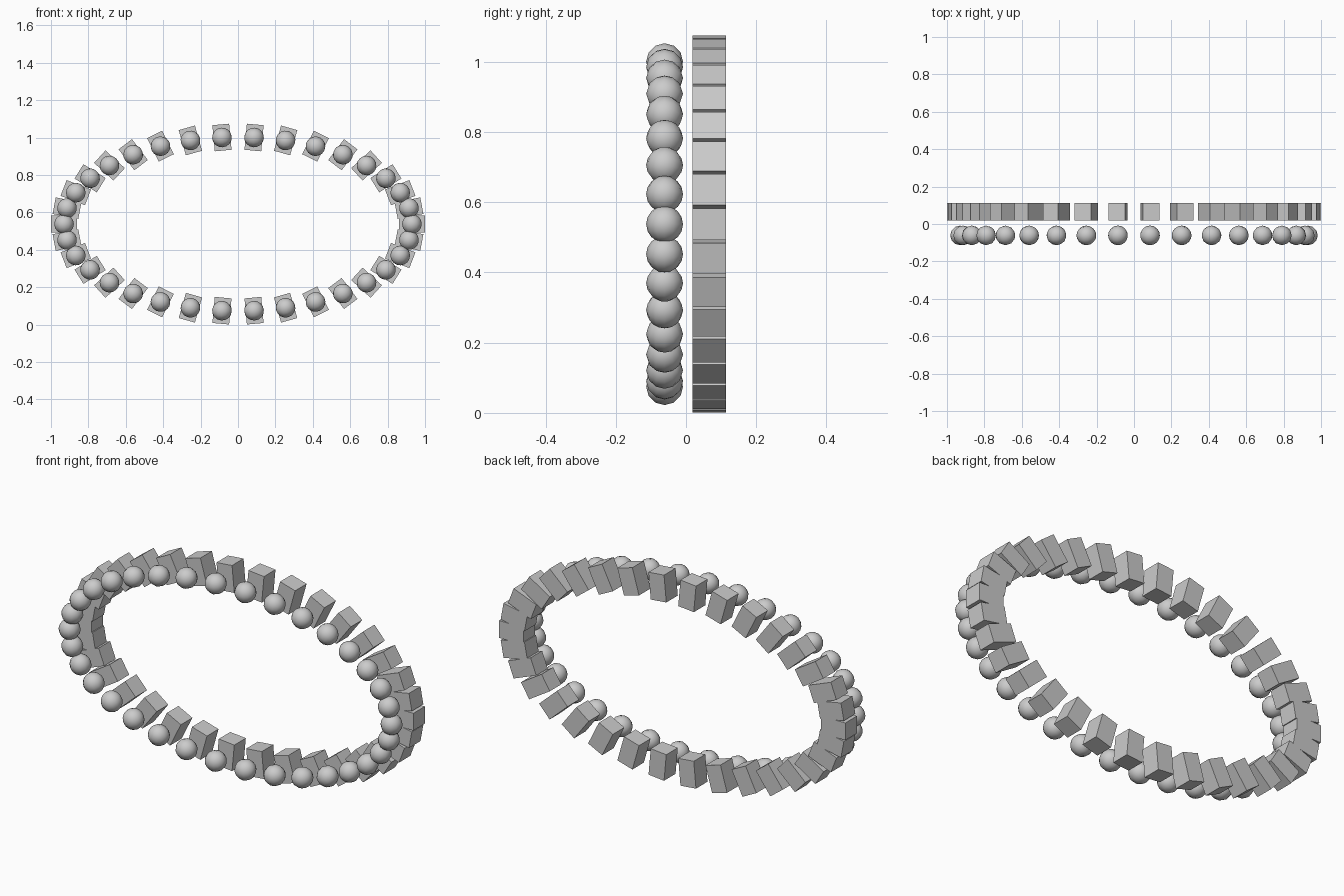
import bpy
from math import cos, sin, tau

if "Cube" in bpy.data.objects:
    bpy.data.objects.remove(bpy.data.objects["Cube"])

COUNT = 34
A, B, ZC = 0.93, 0.465, 0.5375   # ellipse half-axes and centre height


def finish(name, smooth=False):
    obj = bpy.context.object
    obj.name = name
    if smooth:
        bpy.ops.object.shade_smooth()
    return obj


for i in range(COUNT):
    t = tau * i / COUNT
    x, z = A * cos(t), ZC + B * sin(t)

    # Rear block, long side turned outward
    bpy.ops.mesh.primitive_cube_add(size=1, location=(x, 0.066, z), rotation=(0, -t, 0))
    block = finish(f"ring_block_{i + 1}")
    block.scale = (0.14, 0.095, 0.09)

    # Front bead
    bpy.ops.mesh.primitive_uv_sphere_add(segments=12, ring_count=8, radius=0.0525,
                                         location=(x, -0.061, z), rotation=(0, -t, 0))
    finish(f"front_bead_{i + 1}", smooth=True)
